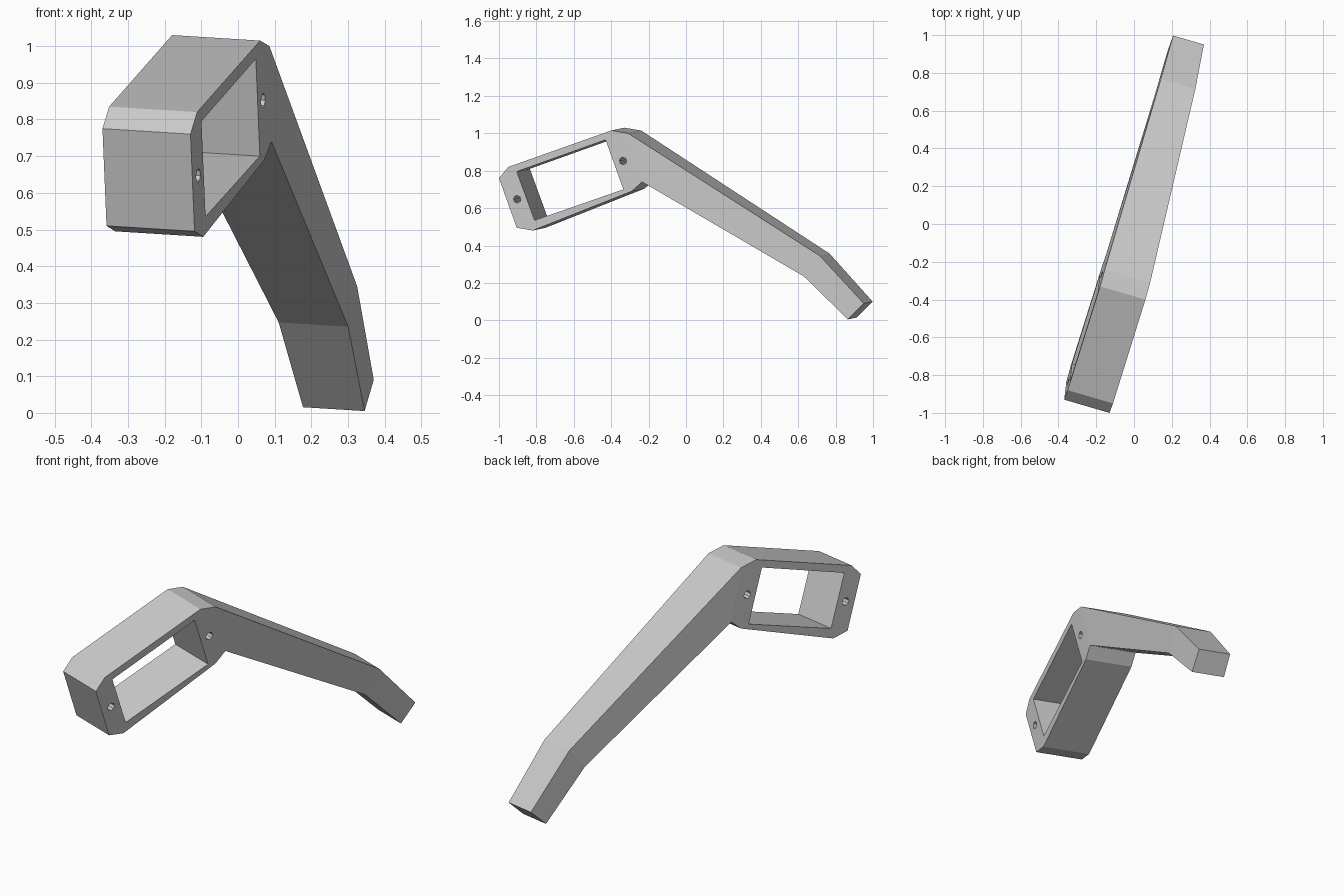
import bpy, bmesh, math
from mathutils import Vector

cube = bpy.data.objects.get("Cube")
if cube:
    bpy.data.objects.remove(cube, do_unlink=True)

grey = bpy.data.materials.new("plain grey")
grey.use_nodes = True
colour = (0.6, 0.6, 0.6, 1)
grey.diffuse_color = colour
grey.node_tree.nodes["Principled BSDF"].inputs["Base Color"].default_value = colour

# Sideways depth of the bracket, from its open face to the opposite one
DEPTH = Vector((-0.24, 0.07, 0.015))


def on_face(y, z, inset=0.0):
    """Point on the tilted open face, at a given y and z."""
    return Vector((0.29 * y + 0.0625 * z + 0.113 - inset, y, z))


def add_object(name, bm):
    bmesh.ops.recalc_face_normals(bm, faces=bm.faces)
    mesh = bpy.data.meshes.new(name)
    bm.to_mesh(mesh)
    bm.free()
    obj = bpy.data.objects.new(name, mesh)
    bpy.context.collection.objects.link(obj)
    mesh.materials.append(grey)
    return obj


def solid(name, near, far, panels):
    """Join two matching outlines by a band and close them with panels."""
    bm = bmesh.new()
    a = [bm.verts.new(p) for p in near]
    b = [bm.verts.new(p) for p in far]
    n = len(a)
    for i in range(n):
        j = (i + 1) % n
        bm.faces.new((a[i], a[j], b[j], b[i]))
    for panel in panels:
        bm.faces.new([a[i] for i in panel])
        bm.faces.new([b[i] for i in reversed(panel)])
    return add_object(name, bm)


# Outline of frame and arm: y, z, inset, share of full depth
outline = [
    (-1.0, 0.76, 0, 1), (-0.95, 0.82, 0, 1),                # front chamfer
    (-0.40, 1.015, 0, 1), (-0.31, 1.0, 0, 1),               # top chamfer
    (0.715, 0.345, 0.017, 0.76), (0.95, 0.09, 0.024, 0.68),  # arm top
    (0.865, 0.005, 0.019, 0.70), (0.63, 0.235, 0.01, 0.79),  # arm underside
    (-0.235, 0.74, 0, 1), (-0.29, 0.69, 0, 1),              # inner corner
    (-0.82, 0.48, 0, 1), (-0.905, 0.495, 0, 1),             # bottom chamfer
]
near = [on_face(y, z, inset) for y, z, inset, share in outline]
far = [p + DEPTH * row[3] for p, row in zip(near, outline)]
bracket = solid("frame_and_arm", near, far,
                [(0, 1, 2, 3, 8, 9, 10, 11), (3, 4, 7, 8), (4, 5, 6, 7)])


def cut(name, points):
    """Cut an opening straight through the frame."""
    near = [p - DEPTH * 0.3 for p in points]
    far = [p + DEPTH * 1.3 for p in points]
    cutter = solid(name, near, far, [range(len(points))])
    cutter.hide_render = True
    mod = bracket.modifiers.new(name, "BOOLEAN")
    mod.operation = "DIFFERENCE"
    mod.solver = "EXACT"
    mod.object = cutter
    bpy.context.view_layer.objects.active = bracket
    bpy.ops.object.modifier_apply(modifier=mod.name)
    bpy.data.objects.remove(cutter, do_unlink=True)


# Rectangular window
cut("window_cutter", [on_face(y, z) for y, z in
                      ((-0.905, 0.795), (-0.43, 0.965), (-0.335, 0.70), (-0.81, 0.535))])

# Screw holes either side of the window
for y, z in ((-0.903, 0.647), (-0.337, 0.852)):
    ring = [math.tau * i / 8 for i in range(8)]
    cut("screw_hole_cutter",
        [on_face(y + 0.02 * math.cos(t), z + 0.02 * math.sin(t)) for t in ring])
